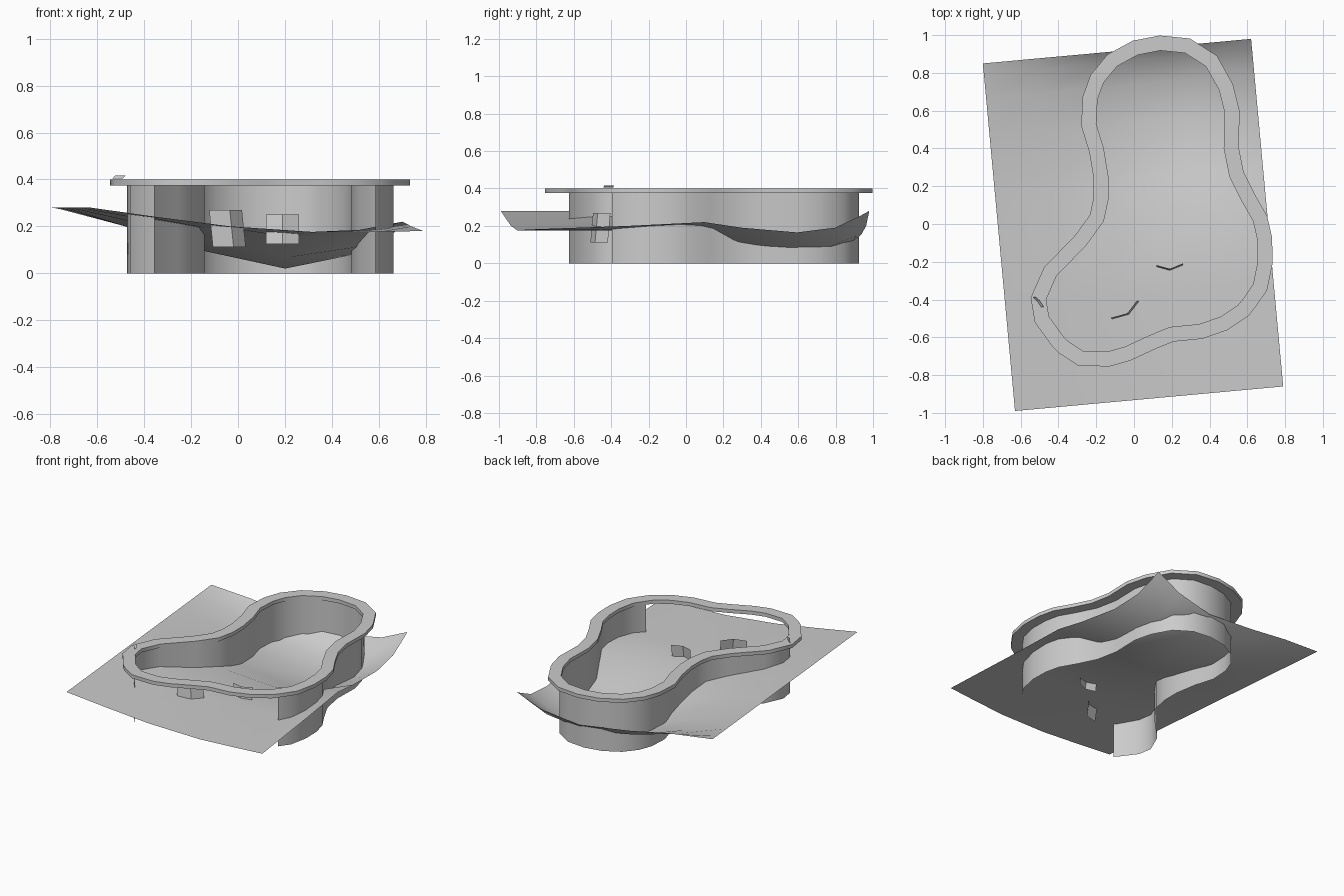
import bpy
from mathutils import Vector

if "Cube" in bpy.data.objects:
    bpy.data.objects.remove(bpy.data.objects["Cube"])


def build(name, verts, faces, smooth=True):
    me = bpy.data.meshes.new(name)
    me.from_pydata(verts, [], faces)
    me.update()
    ob = bpy.data.objects.new(name, me)
    bpy.context.collection.objects.link(ob)
    if smooth:
        bpy.ops.object.select_all(action='DESELECT')
        ob.select_set(True)
        bpy.context.view_layer.objects.active = ob
        bpy.ops.object.shade_smooth_by_angle(angle=0.6)
    return ob


def offset(pts, d):
    """Offset a counter-clockwise closed outline outwards by d."""
    out = []
    n = len(pts)
    for i in range(n):
        p = Vector(pts[i])
        a = (p - Vector(pts[i - 1])).normalized()
        b = (Vector(pts[(i + 1) % n]) - p).normalized()
        na, nb = Vector((a.y, -a.x)), Vector((b.y, -b.x))
        m = (na + nb).normalized()
        out.append(tuple(p + m * (d / max(m.dot(na), 0.5))))
    return out


def strip(name, pts, z0, z1, lean=(0, 0)):
    """Upright folded sheet along a path; its lower edge is shifted by lean."""
    n = len(pts)
    verts = [(x, y, z1) for x, y in pts]
    verts += [(x + lean[0], y + lean[1], z0) for x, y in pts]
    return build(name, verts, [(i, n + i, n + i + 1, i + 1) for i in range(n - 1)], False)


# Pool outline, counter-clockwise from the right wall end; the last points are the open front
WALL = [(.58, -.392), (.63, -.32), (.655, -.2), (.652, -.08), (.63, .015), (.57, .12),
        (.505, .25), (.475, .40), (.48, .59), (.45, .71), (.38, .835), (.27, .905),
        (.14, .918), (.02, .895), (-.09, .835), (-.16, .75), (-.193, .66), (-.2, .53),
        (-.16, .4), (-.135, .25), (-.135, .13), (-.16, .015), (-.25, -.11), (-.41, -.275),
        (-.465, -.4), (-.45, -.49), (-.37, -.6), (-.35, -.62)]
FRONT = [(-.27, -.672), (-.14, -.675), (-.05, -.65), (.08, -.59), (.19, -.545),
         (.345, -.53), (.46, -.49), (.55, -.43)]
inner = WALL + FRONT
n = len(inner)

# Flat coping ring on top
outer = offset(inner, .079)
verts = [(x, y, z) for z in (.375, .40) for ring in (outer, inner) for x, y in ring]
faces = []
for i in range(n):
    j = (i + 1) % n
    for a, b in ((0, 2), (2, 3), (3, 1), (1, 0)):
        faces.append((a * n + i, a * n + j, b * n + j, b * n + i))
build("coping_rim", verts, faces)

# Wall band, open at the front
w = offset(inner, .008)[:len(WALL)]
m = len(w)
build("pool_wall", [(x, y, z) for z in (0, .378) for x, y in w],
      [(i, i + 1, m + i + 1, m + i) for i in range(m - 1)])

# Sloping floor sheet: heights on an uneven grid
U = [0, .2, .42, .68, .87, 1]
V = [0, .3, .52, .63, .79, .9, .97, 1]
H = [[.28, .24, .20, .175, .177, .18],
     [.28, .24, .20, .175, .18, .20],
     [.28, .235, .19, .15, .185, .22],
     [.28, .22, .14, .07, .11, .19],
     [.28, .20, .10, .02, .075, .165],
     [.28, .205, .11, .045, .095, .19],
     [.28, .23, .15, .10, .145, .25],
     [.28, .25, .20, .155, .20, .28]]
verts = [(-.63 + 1.42 * u - .17 * v, -.99 + .13 * u + 1.84 * v, H[r][c])
         for r, v in enumerate(V) for c, u in enumerate(U)]
k = len(U)
floor = build("pool_floor", verts, [(r * k + c, r * k + c + 1, (r + 1) * k + c + 1, (r + 1) * k + c)
                                    for r in range(len(V) - 1) for c in range(k - 1)], False)
floor.data.polygons.foreach_set("use_smooth", [True] * len(floor.data.polygons))

# Step risers and the small fitting on the rim
strip("step_upper", [(-.123, -.497), (-.035, -.472), (.017, -.404)], .112, .27, (.016, -.014))
strip("step_lower", [(.12, -.218), (.19, -.237), (.26, -.208)], .125, .25, (0, -.014))
strip("rim_fitting", [(-.523, -.385), (-.50, -.405), (-.478, -.438)], .405, .417, (-.012, -.004))
